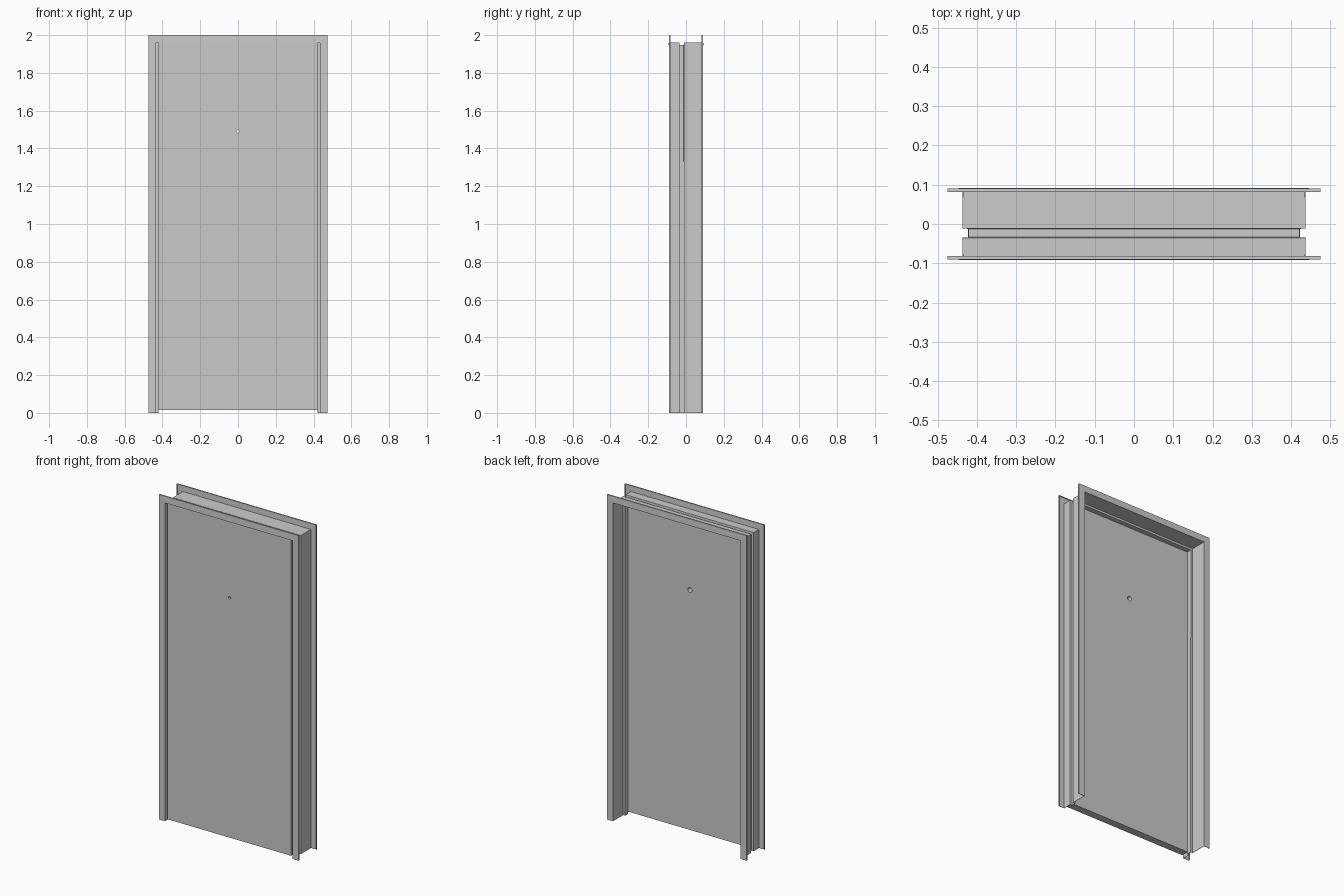
import bpy, bmesh, math

if "Cube" in bpy.data.objects:
    bpy.data.objects.remove(bpy.data.objects["Cube"])

HALF_W, TOP = 0.475, 2.0


def mesh_object(name, bm):
    bmesh.ops.recalc_face_normals(bm, faces=bm.faces)
    mesh = bpy.data.meshes.new(name)
    bm.to_mesh(mesh)
    bm.free()
    obj = bpy.data.objects.new(name, mesh)
    bpy.context.collection.objects.link(obj)
    return obj


def apply(obj, mod):
    bpy.context.view_layer.objects.active = obj
    bpy.ops.object.modifier_apply(modifier=mod.name)


# Folded sheet-metal frame: (inset from outer edge, y) section swept round three sides
section = [(0.001, -0.082), (0.001, -0.089), (0.040, -0.089), (0.040, -0.036),
           (0.054, -0.036), (0.054, -0.010), (0.040, -0.010), (0.040, 0.089),
           (0.001, 0.089), (0.001, 0.082)]
bm = bmesh.new()
rows = []
for d, y in section:
    x, z = HALF_W - d, TOP - d
    path = [(-x, 0), (-x, z), (x, z), (x, 0)]
    rows.append([bm.verts.new((px, y, pz)) for px, pz in path])
for a, b in zip(rows, rows[1:]):
    for i in range(3):
        bm.faces.new((a[i], a[i + 1], b[i + 1], b[i]))
frame = mesh_object("door_frame", bm)
sheet = frame.modifiers.new("sheet", 'SOLIDIFY')
sheet.thickness = 0.002
sheet.offset = 0
sheet.use_even_offset = True
apply(frame, sheet)

# Door leaf closed against the front of the stop
front, back, bottom, top = -0.085, -0.038, 0.014, 1.957
bm = bmesh.new()
bmesh.ops.create_cube(bm, size=1)
for v in bm.verts:
    v.co.x *= 0.842
    v.co.y = front if v.co.y < 0 else back
    v.co.z = bottom if v.co.z < 0 else top
door = mesh_object("door_leaf", bm)

# Tapered spyhole, wider at the back
bpy.ops.mesh.primitive_cone_add(vertices=24, radius1=0.015, radius2=0.007, depth=0.051,
                                location=(0, (front + back) / 2, 1.49),
                                rotation=(math.pi / 2, 0, 0))
cutter = bpy.context.object
cutter.name = "spyhole_cutter"
cutter.hide_render = True
hole = door.modifiers.new("spyhole", 'BOOLEAN')
hole.object = cutter
hole.operation = 'DIFFERENCE'
hole.solver = 'EXACT'
apply(door, hole)
bpy.data.objects.remove(cutter)
